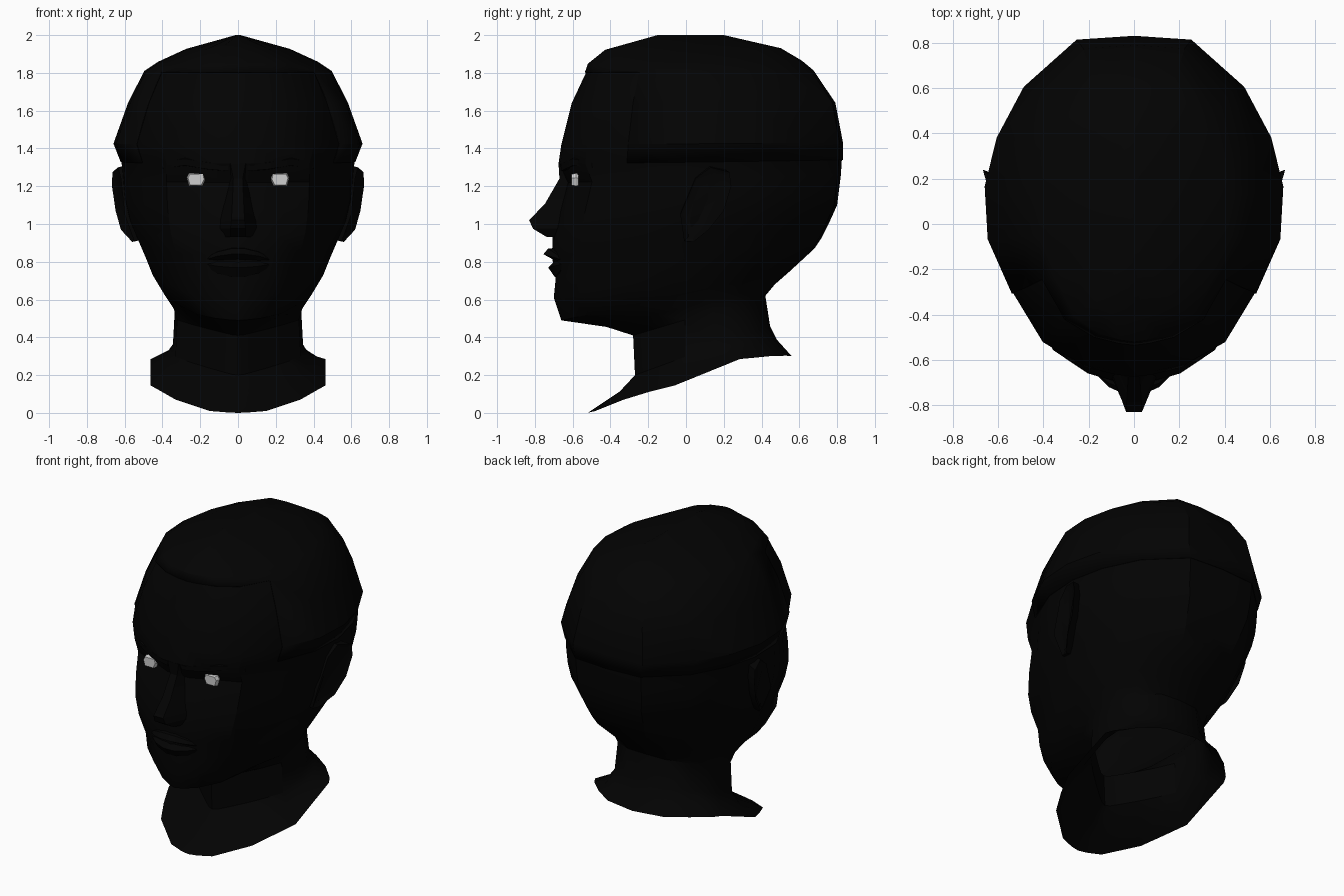
import bpy, bmesh, math
from mathutils import Vector

if "Cube" in bpy.data.objects:
    bpy.data.objects.remove(bpy.data.objects["Cube"])

def material(name, v):
    m = bpy.data.materials.new(name)
    m.diffuse_color = (v, v, v, 1)
    m.use_nodes = True
    m.node_tree.nodes["Principled BSDF"].inputs["Base Color"].default_value = m.diffuse_color
    return m

BLACK = material("matte black", 0.0008)
WHITE = material("eye white", 0.62)

def finish(name, bm, mat, smooth=True):
    bmesh.ops.recalc_face_normals(bm, faces=bm.faces)
    me = bpy.data.meshes.new(name)
    bm.to_mesh(me)
    bm.free()
    me.materials.append(mat)
    ob = bpy.data.objects.new(name, me)
    bpy.context.collection.objects.link(ob)
    if smooth:
        bpy.ops.object.select_all(action='DESELECT')
        ob.select_set(True)
        bpy.context.view_layer.objects.active = ob
        bpy.ops.object.shade_smooth_by_angle(angle=math.radians(30))
    return ob

def loft(bm, rings, closed=True):
    rows = [[bm.verts.new(p) for p in r] for r in rings]
    n = len(rows[0])
    for a, b in zip(rows, rows[1:]):
        for i in range(n if closed else n - 1):
            j = (i + 1) % n
            bm.faces.new((a[i], a[j], b[j], b[i]))
    return rows

def mirror(half):
    return half + [(-p[0], *p[1:]) for p in half[-2:0:-1]]

# Half cross-sections from back to front: fraction of width, fraction of depth
SKULL = mirror([(0, 1), (.38, .98), (.73, .73), (.91, .46), (.99, .2), (.97, -.1),
                (.81, -.46), (.61, -.79), (.35, -.935), (.13, -.985), (0, -1)])
NECK = mirror([(0, 1), (.40, .98), (.80, .78), (.95, .56), (1, .34), (.96, -.02),
               (.72, -.32), (.46, -.60), (.24, -.82), (.09, -.96), (0, -1)])

# Cut edge at the bottom of the neck, back to front
BASE = mirror([(0, .56, .30), (.20, .53, .303), (.33, .44, .30), (.43, .34, .29), (.462, .285, .285),
               (.462, -.06, .145), (.40, -.20, .11), (.33, -.33, .07), (.15, -.48, .01),
               (.06, -.51, .003), (0, -.52, 0)])

# Rings: front z, back z, front y, back y, half width, neck share of the section
RINGS = [
    (.20, .46, -.27, .445, .345, 1), (.41, .62, -.28, .42, .335, 1),
    (.455, .68, -.42, .47, .355, .6), (.49, .75, -.66, .55, .40, .15),
    (.61, .87, -.70, .68, .468, 0), (.71, .93, -.69, .72, .50, 0),
    (.83, 1.0, -.71, .755, .54, 0), (.94, 1.10, -.705, .80, .585, 0),
    (1.08, 1.18, -.67, .81, .612, 0), (1.22, 1.26, -.63, .82, .62, 0),
    (1.32, 1.34, -.675, .825, .622, 0), (1.42, 1.43, -.66, .825, .66, 0),
    (1.64, 1.64, -.605, .785, .582, 0), (1.80, 1.81, -.53, .67, .497, 0),
    (1.845, 1.86, -.515, .61, .425, 0), (1.917, 1.925, -.425, .50, .275, 0),
    (1.994, 1.994, -.15, .2, .012, 0),
]

def ring_points(zf, zb, yf, yb, w, neck):
    pts = []
    for s, n in zip(SKULL, NECK):
        fx, fy = Vector(s).lerp(Vector(n), neck)
        y = fy * (yb if fy > 0 else -yf)
        x = fx * w
        # chin narrows slightly toward the front
        if .48 < zf < .75:
            x *= 1 - .06 * max(0, -fy)
        z = zf + (zb - zf) * (y - yf) / (yb - yf)
        # eye sockets sink in beneath the brow
        if abs(zf - 1.22) < .01 and abs(abs(fx) - .35) < .01:
            y += .03
        pts.append((x, y, z))
    return pts

def build_skin():
    bm = bmesh.new()
    rings = [ring_points(*r) for r in RINGS]
    # collar flare hollows in between the cut edge and the neck
    flare = [Vector(a).lerp(Vector(b), .68) - Vector((0, 0, .022)) for a, b in zip(BASE, rings[0])]
    rows = loft(bm, [BASE, flare] + rings)
    bm.faces.new(rows[-1])
    bmesh.ops.recalc_face_normals(bm, faces=bm.faces)
    return bm

finish("head_and_neck", build_skin(), BLACK)

# Hair: thin shell over the crown, sides and back
bm = build_skin()
def is_hair(c):
    return c.z > 1.81 or (c.z > 1.36 and c.y > -.32)
bmesh.ops.delete(bm, geom=[f for f in bm.faces if not is_hair(f.calc_center_median())],
                 context='FACES')
hair = finish("hair", bm, BLACK)
mod = hair.modifiers.new("thickness", 'SOLIDIFY')
mod.thickness = .006
mod.offset = 1

# Nose: z, half width, ridge half width, ridge y, root y
bm = bmesh.new()
rows = loft(bm, [[(-w, yb, z), (-r, yf, z), (r, yf, z), (w, yb, z)] for z, w, r, yf, yb in [
    (1.32, .06, .04, -.675, -.62), (1.24, .055, .025, -.67, -.58),
    (1.11, .085, .03, -.745, -.62), (1.02, .105, .035, -.83, -.64),
    (.975, .11, .04, -.81, -.65), (.93, .09, .04, -.735, -.66)]], closed=False)
bm.faces.new(rows[-1])
bm.faces.new(rows[0])
finish("nose", bm, BLACK)

# Lips: cross-sections swept across the mouth
def lip(name, profile, corner):
    bm = bmesh.new()
    secs = []
    for x, t in [(-.19, 0), (-.11, .7), (-.035, 1), (.035, 1), (.11, .7), (.19, 0)]:
        secs.append([(x, corner[0] + (y - corner[0]) * t, corner[1] + (z - corner[1]) * (.15 + .85 * t))
                     for y, z in profile])
    rows = loft(bm, secs)
    for r in (rows[0], rows[-1]):
        bm.faces.new(r)
    finish(name, bm, BLACK)

lip("upper_lip", [(-.66, .875), (-.73, .87), (-.755, .84), (-.70, .81), (-.64, .81)], (-.64, .80))
lip("lower_lip", [(-.64, .805), (-.70, .80), (-.73, .77), (-.695, .72), (-.65, .72)], (-.64, .795))

# Ears: outer rim (x, y, z) with an inset bowl
EAR = [(.60, -.03, 1.05), (.55, -.01, .91), (.56, .04, .905), (.62, .12, .97), (.648, .20, 1.07),
       (.667, .24, 1.20), (.665, .23, 1.275), (.635, .13, 1.30), (.62, .05, 1.24)]
for side, label in ((1, "right"), (-1, "left")):
    bm = bmesh.new()
    inner = [(side * (x - .09), y * .85, z + .02) for x, y, z in EAR]
    outer = [(side * x, y, z) for x, y, z in EAR]
    rows = loft(bm, [inner, outer])
    bm.faces.new(rows[0])
    face = bm.faces.new(rows[1])
    bmesh.ops.recalc_face_normals(bm, faces=bm.faces)
    bmesh.ops.inset_region(bm, faces=[face], thickness=.03, depth=-.012)
    finish(label + "_ear", bm, BLACK)

    # Brow ridge
    bm = bmesh.new()
    rows = loft(bm, [[(side * x, y + .07, z + .05), (side * x, y, z + .02),
                      (side * x, y + .005, z - .015), (side * x, y + .07, z - .02)]
                     for x, y, z in [(.05, -.665, 1.295), (.16, -.648, 1.305),
                                     (.28, -.605, 1.325), (.40, -.50, 1.31)]])
    for r in (rows[0], rows[-1]):
        bm.faces.new(r)
    finish(label + "_brow", bm, BLACK)

    # Eye: shallow faceted block showing between the lids
    bm = bmesh.new()
    loop = [(-1, .1), (-.85, .95), (.75, .95), (1, .3), (.75, -.9), (-.65, -.9)]
    rows = loft(bm, [[(side * (.222 + x * .05 * s), y, 1.234 + z * .037 * s) for x, z in loop]
                     for s, y in ((.9, -.568), (1, -.582), (.85, -.606))])
    bm.faces.new(rows[0])
    bm.faces.new(rows[-1])
    finish(label + "_eye", bm, WHITE, smooth=False)
